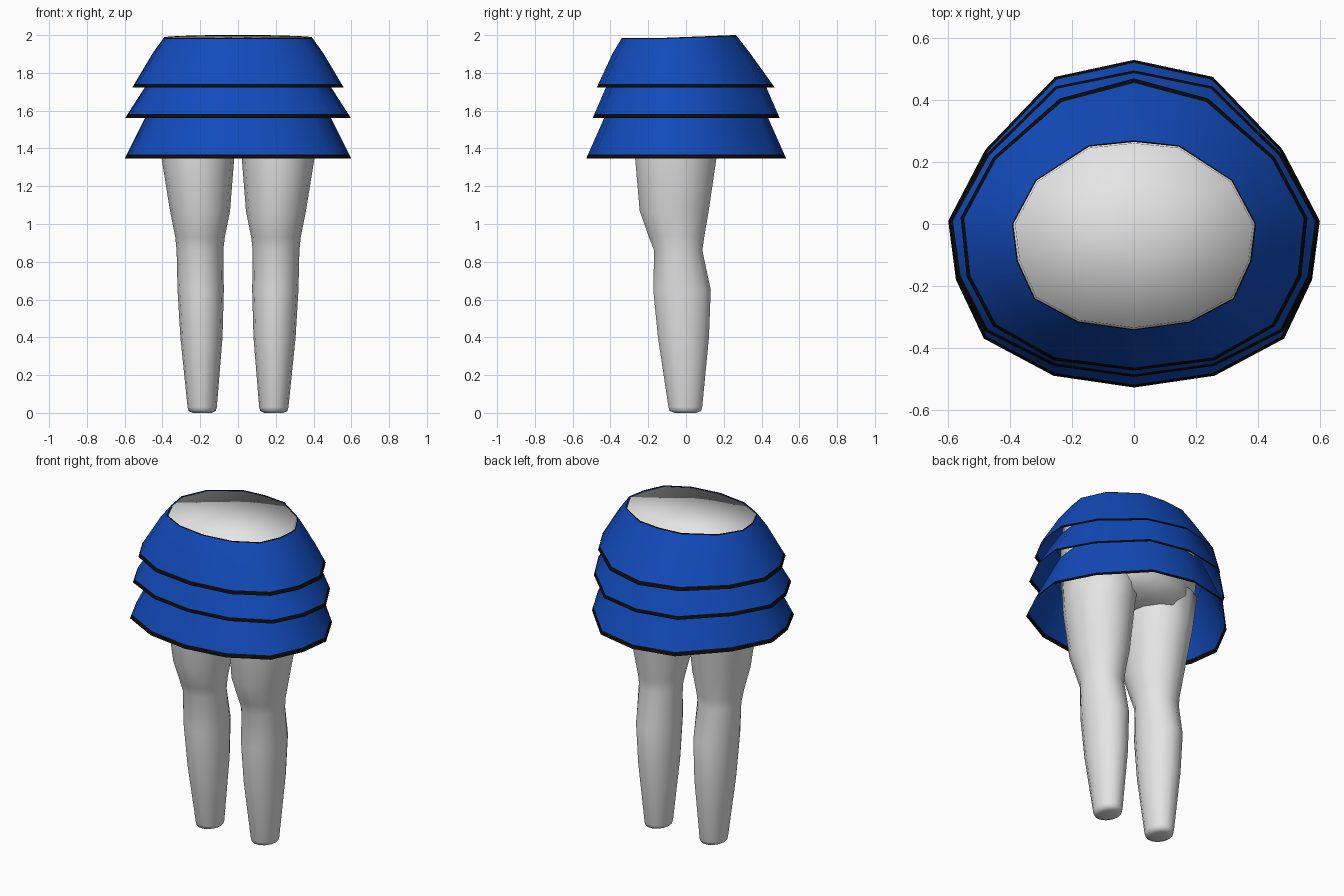
import bpy, math

if "Cube" in bpy.data.objects:
    bpy.data.objects.remove(bpy.data.objects["Cube"])


def material(name, rgb):
    m = bpy.data.materials.new(name)
    m.diffuse_color = (*rgb, 1)
    m.use_nodes = True
    m.node_tree.nodes["Principled BSDF"].inputs["Base Color"].default_value = m.diffuse_color
    return m


BLUE = material("blue cloth", (0.006, 0.07, 0.50))
BLACK = material("black trim", (0.003, 0.003, 0.003))
GREY = material("light grey", (0.78, 0.78, 0.78))

# Half outlines (back to front), mirrored into 14-sided rings
WAIST = [(0, .265), (.145, .25), (.315, .14), (.39, 0),
         (.375, -.12), (.32, -.24), (.18, -.315), (0, -.34)]
TOP_HEM = [(0, .47), (.24, .405), (.455, .215), (.56, .02),
           (.54, -.17), (.455, -.33), (.26, -.44), (0, -.473)]
LOW_HEM = [(0, .53), (.255, .475), (.48, .24), (.60, .01),
           (.575, -.18), (.485, -.37), (.26, -.49), (0, -.528)]


def mirrored(half):
    return half + [(-x, y) for x, y in half[-2:0:-1]]


def ring(half, z, sx=1.0, sy=1.0):
    return [(x * sx, y * sy, z) for x, y in mirrored(half)]


def blend(a, b, t):
    return [tuple(p + (q - p) * t for p, q in zip(u, v)) for u, v in zip(a, b)]


def loft(name, rings, mats, band_mats=None, cap_first=False, cap_last=False):
    """Skin a stack of clockwise rings, listed from top to bottom."""
    n = len(rings[0])
    verts = [v for r in rings for v in r]
    faces, idx = [], []
    for k in range(len(rings) - 1):
        for i in range(n):
            j = (i + 1) % n
            faces.append((k*n + i, k*n + j, (k+1)*n + j, (k+1)*n + i)[::-1])
            idx.append(band_mats[k] if band_mats else 0)
    for wanted, k in ((cap_first, 0), (cap_last, len(rings) - 1)):
        if wanted:
            c = len(verts)
            verts.append(tuple(sum(v[a] for v in rings[k]) / n for a in range(3)))
            for i in range(n):
                tri = (k*n + i, k*n + (i + 1) % n, c)
                faces.append(tri[::-1] if k == 0 else tri)
                idx.append(0)
    # outward direction
    me = bpy.data.meshes.new(name)
    me.from_pydata(verts, [], [f[::-1] for f in faces])
    for m in mats:
        me.materials.append(m)
    for p, m in zip(me.polygons, idx):
        p.material_index = m
        p.use_smooth = True
    ob = bpy.data.objects.new(name, me)
    bpy.context.collection.objects.link(ob)
    # consistent outward normals
    import bmesh
    bm = bmesh.new()
    bm.from_mesh(me)
    bmesh.ops.recalc_face_normals(bm, faces=bm.faces)
    bm.to_mesh(me)
    bm.free()
    return ob


def waist_z(r, drop=0.0):
    """Tilt the waistline: slightly higher at the back."""
    return [(x, y, 1.99 + 0.01 * max(-0.5, min(1, y / .25)) - drop) for x, y, _ in r]


# Skirt tiers, each ending in a black hem band
waist = waist_z(ring(WAIST, 2))
hem1 = ring(TOP_HEM, 1.722)
mid1 = [(x, y, 1.905) for x, y, _ in blend(waist, hem1, .36)]
rim = blend(waist, mid1, .07)
loft("skirt_top_tier", [waist, rim, mid1, blend(mid1, hem1, .89), hem1],
     [BLUE, BLACK], [1, 0, 0, 1])

hem2 = ring(LOW_HEM, 1.562, .995, .935)
top2 = ring(LOW_HEM, 1.80, .74, .74)
loft("skirt_middle_tier", [top2, blend(top2, hem2, .92), hem2], [BLUE, BLACK], [0, 1])

hem3 = ring(LOW_HEM, 1.347)
top3 = ring(LOW_HEM, 1.64, .755, .755)
loft("skirt_bottom_tier", [top3, blend(top3, hem3, .925), hem3], [BLUE, BLACK], [0, 1])

# Hips filling the waist opening
hip_top = [(x * .985, y * .985, z) for x, y, z in waist_z(waist, .004)]
loft("hips", [hip_top, ring(WAIST, 1.85, 1.03, 1.03), ring(WAIST, 1.65, 1.08, 1.0),
              ring(WAIST, 1.5, 1.06, .9), ring(WAIST, 1.42, .9, .7)],
     [GREY], cap_first=True, cap_last=True)

# Legs: z, inner x, outer x, front y, back y
LEG = [(1.55, .0, .42, -.29, .20), (1.35, .02, .405, -.275, .167),
       (1.07, .042, .36, -.25, .125), (.93, .07, .332, -.20, .10),
       (.86, .078, .325, -.172, .09), (.65, .075, .32, -.177, .135),
       (.40, .082, .305, -.152, .125), (.03, .112, .267, -.095, .088),
       (.01, .118, .262, -.088, .082), (.0, .14, .24, -.06, .055)]


def leg_ring(z, x0, x1, y0, y1, side, n=14):
    out = []
    for i in range(n):
        a = -2 * math.pi * i / n
        out.append((side * ((x0 + x1) / 2 + (x1 - x0) / 2 * math.cos(a)),
                    (y0 + y1) / 2 + (y1 - y0) / 2 * math.sin(a), z))
    return out


for side, label in ((1, "right"), (-1, "left")):
    loft(label + "_leg", [leg_ring(*row, side) for row in LEG], [GREY],
         cap_first=True, cap_last=True)
